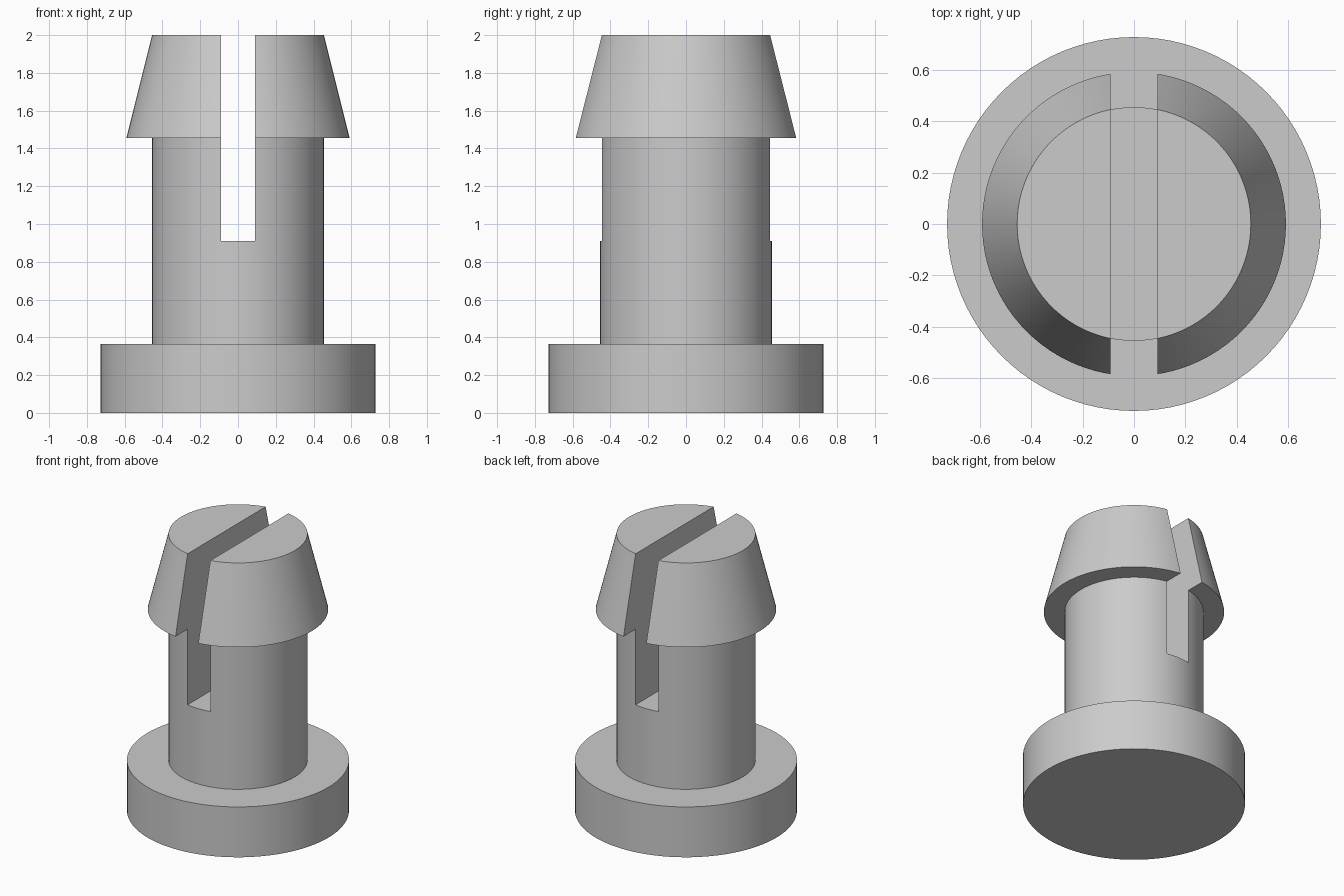
import bpy
import bmesh
import math

if "Cube" in bpy.data.objects:
    bpy.data.objects.remove(bpy.data.objects["Cube"])

# Main dimensions
BASE_R, SHAFT_R, BARB_R = 0.727, 0.4545, 0.591
BASE_TOP, SLOT_BOTTOM, BARB_BOTTOM, TOP = 0.364, 0.909, 1.4545, 2.0
SLOT_WIDTH = 0.182
SEGMENTS = 96

grey = bpy.data.materials.new("light grey plastic")
grey.diffuse_color = (0.6, 0.6, 0.6, 1)
grey.use_nodes = True
grey.node_tree.nodes["Principled BSDF"].inputs["Base Color"].default_value = grey.diffuse_color


def lathe(name, profile):
    """Revolve a radius/height profile around z into a closed solid."""
    bm = bmesh.new()
    verts = [bm.verts.new((r, 0, z)) for r, z in profile]
    edges = [bm.edges.new(pair) for pair in zip(verts, verts[1:])]
    bmesh.ops.spin(bm, geom=verts + edges, cent=(0, 0, 0), axis=(0, 0, 1),
                   angle=math.tau, steps=SEGMENTS, use_duplicate=False)
    bmesh.ops.remove_doubles(bm, verts=bm.verts, dist=1e-4)
    # Close the bottom and top with flat discs
    bmesh.ops.holes_fill(bm, edges=[e for e in bm.edges if e.is_boundary], sides=0)
    bmesh.ops.recalc_face_normals(bm, faces=bm.faces)
    mesh = bpy.data.meshes.new(name)
    bm.to_mesh(mesh)
    bm.free()
    mesh.materials.append(grey)
    obj = bpy.data.objects.new(name, mesh)
    bpy.context.collection.objects.link(obj)
    return obj


# Pin: flanged base, shaft and tapered barbed head in one solid
pin = lathe("split_pin", [
    (BASE_R, 0), (BASE_R, BASE_TOP),
    (SHAFT_R, BASE_TOP), (SHAFT_R, BARB_BOTTOM),
    (BARB_R, BARB_BOTTOM), (SHAFT_R, TOP),
])

# Slot running front to back through the head and upper shaft
cut_top = TOP + 0.2
bpy.ops.mesh.primitive_cube_add(size=1, location=(0, 0, (SLOT_BOTTOM + cut_top) / 2))
cutter = bpy.context.object
cutter.name = "slot_cutter"
cutter.scale = (SLOT_WIDTH, 2, cut_top - SLOT_BOTTOM)
cutter.hide_render = True
cutter.data.materials.append(grey)

bpy.ops.object.select_all(action='DESELECT')
pin.select_set(True)
bpy.context.view_layer.objects.active = pin
slot = pin.modifiers.new("slot", 'BOOLEAN')
slot.operation = 'DIFFERENCE'
slot.solver = 'EXACT'
slot.object = cutter
bpy.ops.object.modifier_apply(modifier=slot.name)
bpy.data.objects.remove(cutter)

# Smooth round walls, crisp rims
bpy.ops.object.shade_smooth_by_angle(angle=math.radians(30))
